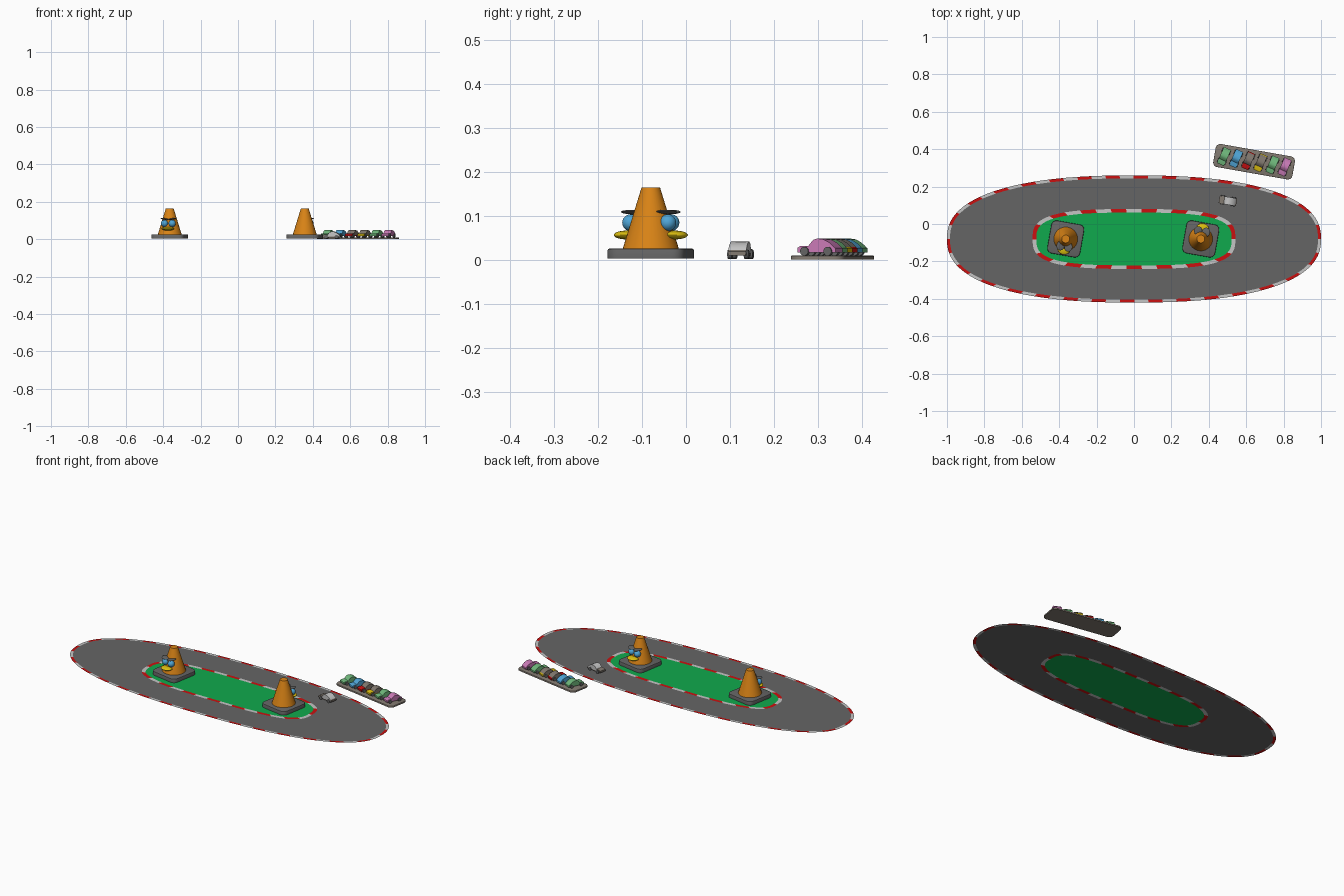
import bpy, bmesh, math
from mathutils import Matrix, Vector

cube = bpy.data.objects.get("Cube")
if cube:
    bpy.data.objects.remove(cube, do_unlink=True)


def material(name, r, g, b):
    m = bpy.data.materials.new(name)
    m.use_nodes = True
    m.diffuse_color = (r, g, b, 1)
    m.node_tree.nodes["Principled BSDF"].inputs["Base Color"].default_value = (r, g, b, 1)
    return m


ASPHALT = material("asphalt grey", .13, .13, .13)
RED = material("kerb red", .6, .005, .005)
WHITE = material("pale grey", .56, .56, .56)
GRASS = material("grass green", .005, .4, .075)
ORANGE = material("cone orange", .7, .23, .008)
BLUE = material("sky blue", .08, .38, .68)
YELLOW = material("yellow", .72, .52, .005)
MINT = material("pale green", .16, .48, .2)
PINK = material("pink", .6, .2, .48)
BROWN = material("warm grey", .22, .19, .16)


def make(name, bm, mats, matrix=None, smooth=False):
    mesh = bpy.data.meshes.new(name)
    bm.to_mesh(mesh)
    bm.free()
    for m in mats:
        mesh.materials.append(m)
    ob = bpy.data.objects.new(name, mesh)
    bpy.context.collection.objects.link(ob)
    if matrix:
        ob.matrix_world = matrix
    if smooth:
        bpy.ops.object.select_all(action='DESELECT')
        ob.select_set(True)
        bpy.context.view_layer.objects.active = ob
        bpy.ops.object.shade_smooth_by_angle(angle=math.radians(40))
    return ob


def place(x, y, z, degrees):
    return Matrix.Translation((x, y, z)) @ Matrix.Rotation(math.radians(degrees), 4, 'Z')


# ---- flat oval track ----
TRACK_Y = -.08
COUNT = 240


def oval(a, b, power, z=.002):
    """Evenly spaced points around a squarish oval."""
    def point(t):
        c, s = math.cos(t), math.sin(t)
        return Vector((a * math.copysign(abs(c) ** (2 / power), c),
                       TRACK_Y + b * math.copysign(abs(s) ** (2 / power), s), z))
    dense = [point(math.tau * i / 6000) for i in range(6001)]
    lengths = [0]
    for p, q in zip(dense, dense[1:]):
        lengths.append(lengths[-1] + (q - p).length)
    out, j = [], 0
    for i in range(COUNT):
        while lengths[j] < lengths[-1] * i / COUNT:
            j += 1
        out.append(dense[j])
    return out


def ring(name, outer, inner, mats, dash):
    bm = bmesh.new()
    o = [bm.verts.new(p) for p in outer]
    n = [bm.verts.new(p) for p in inner]
    for i in range(COUNT):
        k = (i + 1) % COUNT
        f = bm.faces.new((o[i], o[k], n[k], n[i]))
        f.material_index = (i // dash) % len(mats)
    make(name, bm, mats)


edge = oval(1, .34, 2.4)
road_edge = oval(.984, .324, 2.4)
infield_edge = oval(.542, .16, 3.1)
grass_edge = oval(.522, .141, 3.1)
ring("outer_kerb", edge, road_edge, [RED, WHITE], 4)
ring("road", road_edge, infield_edge, [ASPHALT], 4)
ring("inner_kerb", infield_edge, grass_edge, [RED, WHITE], 8)
bm = bmesh.new()
bm.faces.new([bm.verts.new(p) for p in grass_edge])
make("infield_grass", bm, [GRASS])


# ---- shared solids ----
def slab(name, sx, sy, z0, z1, corner, mat, matrix):
    bm = bmesh.new()
    bmesh.ops.create_cube(bm, size=1)
    for v in bm.verts:
        v.co = (v.co.x * sx, v.co.y * sy, z1 if v.co.z > 0 else z0)
    upright = [e for e in bm.edges if abs(e.verts[0].co.z - e.verts[1].co.z) > 1e-5]
    bmesh.ops.bevel(bm, geom=upright, offset=corner, segments=5, profile=.5, affect='EDGES')
    rim = [e for e in bm.edges if all(v.co.z > z1 - 1e-5 for v in e.verts)]
    bmesh.ops.bevel(bm, geom=rim, offset=(z1 - z0) * .2, segments=2, profile=.5, affect='EDGES')
    make(name, bm, [mat], matrix, True)


def ellipsoid(name, size, loc, mat, matrix, tilt=0):
    bm = bmesh.new()
    bmesh.ops.create_uvsphere(bm, u_segments=24, v_segments=14, radius=1)
    local = Matrix.Translation(loc) @ Matrix.Rotation(math.radians(tilt), 4, 'Y')
    bm.transform(local @ Matrix.Diagonal((*size, 1)))
    make(name, bm, [mat], matrix, True)


# ---- cones with faces ----
def cone(prefix, x, turn):
    m = place(x, TRACK_Y, 0, turn)
    slab(prefix + "_base", .178, .178, .003, .025, .028, ASPHALT, m)
    bm = bmesh.new()
    bmesh.ops.create_cone(bm, cap_ends=True, segments=40, radius1=.064, radius2=.021,
                          depth=.14, matrix=Matrix.Translation((0, 0, .094)))
    make(prefix + "_body", bm, [ORANGE], m, True)
    for side, label in ((1, "left"), (-1, "right")):
        ellipsoid(f"{prefix}_{label}_eye", (.019,) * 3, (side * .021, -.043, .084), BLUE, m)
        ellipsoid(f"{prefix}_{label}_brow", (.022, .025, .004), (side * .021, -.04, .108),
                  ASPHALT, m, side * -8)
    ellipsoid(prefix + "_beak", (.034, .03, .01), (0, -.055, .056), YELLOW, m)


cone("right_cone", -.365, -10)
cone("left_cone", .357, 170)


# ---- little fastback cars ----
def extrude(name, profile, width, mat, matrix):
    bm = bmesh.new()
    f = bm.faces.new([bm.verts.new((-width / 2, y, z)) for y, z in profile])
    moved = bmesh.ops.extrude_face_region(bm, geom=[f])["geom"]
    bmesh.ops.translate(bm, vec=(width, 0, 0),
                        verts=[g for g in moved if isinstance(g, bmesh.types.BMVert)])
    bmesh.ops.recalc_face_normals(bm, faces=bm.faces)
    make(name, bm, [mat], matrix, True)


LOWER = [(-.047, .007), (.047, .007), (.047, .017), (.04, .022), (-.04, .022), (-.047, .018)]
UPPER = [(-.02, .022), (-.008, .036), (.003, .039), (.018, .037),
         (.032, .03), (.042, .021), (.047, .012), (-.02, .012)]


def car(prefix, body, cabin, matrix):
    extrude(prefix + "_body", LOWER, .04, body, matrix)
    extrude(prefix + "_cabin", UPPER, .0415, cabin, matrix)
    for y, end in ((-.029, "front"), (.029, "rear")):
        for side, label in ((1, "left"), (-1, "right")):
            bm = bmesh.new()
            spin = Matrix.Rotation(math.pi / 2, 4, 'Y')
            bmesh.ops.create_cone(bm, cap_ends=True, segments=20, radius1=.01, radius2=.01,
                                  depth=.01, matrix=Matrix.Translation((side * .019, y, .01)) @ spin)
            make(f"{prefix}_{end}_{label}_wheel", bm, [ASPHALT], matrix, True)


# ---- parked row on its stand ----
slab("parking_stand", .43, .125, 0, .009, .025, BROWN, place(.642, .333, 0, -10))
paints = [(MINT, MINT), (BLUE, BLUE), (RED, BROWN), (YELLOW, BROWN), (MINT, MINT), (PINK, PINK)]
for i, (body, cabin) in enumerate(paints):
    car(f"parked_car_{i + 1}", body, cabin,
        place(.481 + i * .0648, .361 - i * .0113, .009, -24))

# ---- car on the road ----
car("racing_car", BROWN, WHITE, place(.502, .124, .002, -100))
